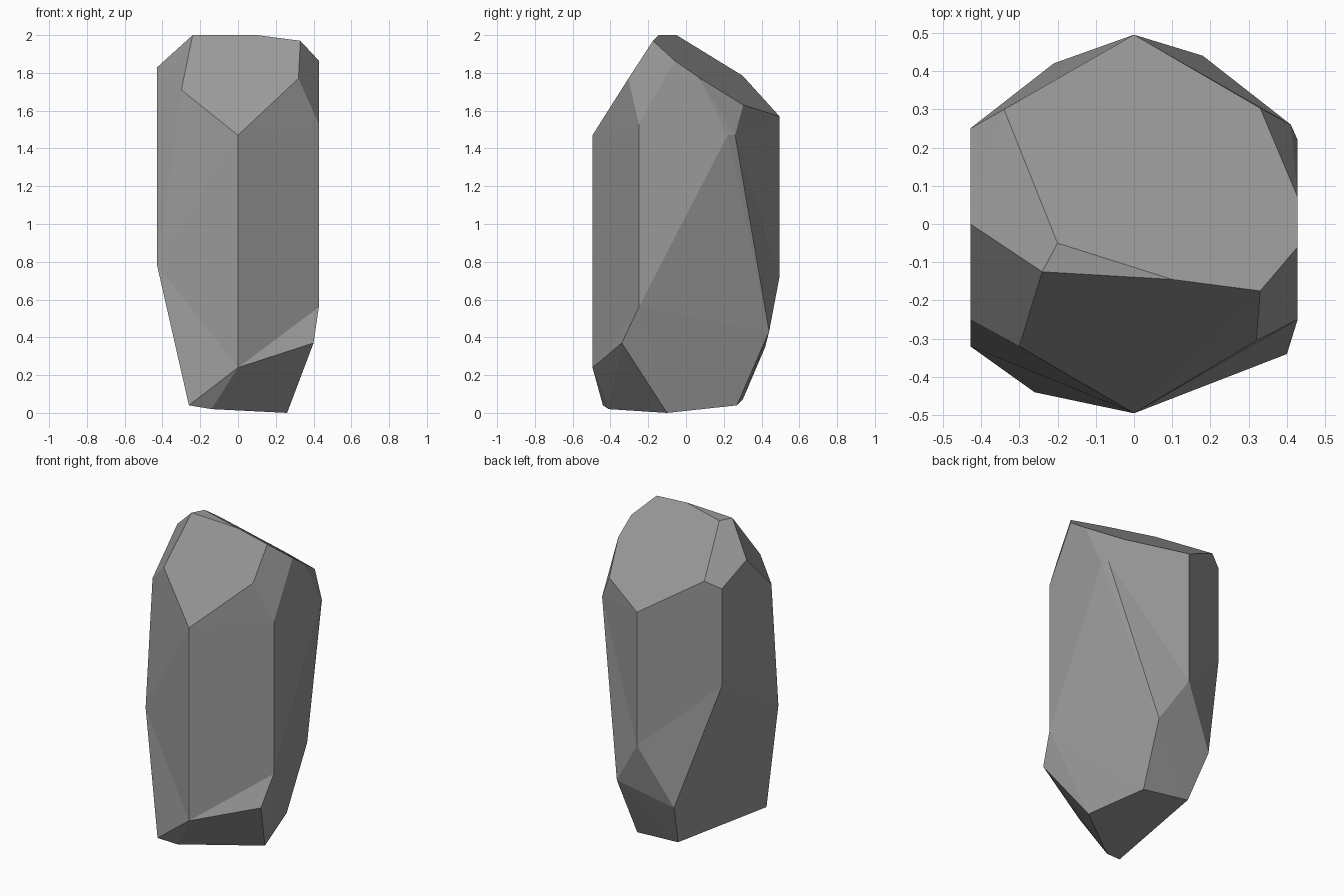
import bpy, bmesh, math

if "Cube" in bpy.data.objects:
    bpy.data.objects.remove(bpy.data.objects["Cube"])

# Seam loop shared by the shaft and the broken foot
SEAM = [(0, -.495, .24), (.428, -.25, .56), (.428, .22, 1.47), (.41, .26, 1.47),
        (0, .495, .72), (-.428, .25, 1.12), (-.428, -.32, .78)]

# Crown corners: flat tip, front facet, then around the sloping facets
CROWN = [(-.2, -.05, 2), (-.24, -.125, 2), (.1, -.145, 2),
         (.33, -.175, 1.97), (.32, -.305, 1.77), (0, -.495, 1.47), (-.3, -.32, 1.71),
         (-.428, -.25, 1.58), (-.428, 0, 1.83), (-.428, .25, 1.74), (-.34, .3, 1.785),
         (0, .495, 1.57), (.33, .303, 1.63), (.428, .07, 1.775),
         (.428, -.06, 1.865), (.428, -.25, 1.53)]

# Foot corners: underside, then the flared chips above it
FOOT = [(-.26, -.44, .04), (-.14, -.41, .02), (.26, -.1, 0), (.155, .27, .04),
        (-.154, .3, .07), (.4, -.34, .37), (.18, .44, .43), (-.21, .42, .35)]


def add_half(bm, points):
    """Add a convex chunk and leave it open along the seam."""
    seam = [bm.verts.new(p) for p in SEAM]
    verts = seam + [bm.verts.new(p) for p in points]
    hull = bmesh.ops.convex_hull(bm, input=verts)
    loose = {v for v in hull["geom_interior"] if isinstance(v, bmesh.types.BMVert)}
    caps = [f for f in bm.faces if all(v in seam for v in f.verts)]
    bmesh.ops.delete(bm, geom=caps, context='FACES_ONLY')
    bmesh.ops.delete(bm, geom=[v for v in loose if v.is_valid], context='VERTS')
    inner = [e for e in bm.edges if not e.link_faces]
    bmesh.ops.delete(bm, geom=inner, context='EDGES')


# Crystal: crown and foot welded at the seam
bm = bmesh.new()
add_half(bm, CROWN)
add_half(bm, FOOT)
bmesh.ops.remove_doubles(bm, verts=bm.verts[:], dist=.001)
bmesh.ops.dissolve_limit(bm, angle_limit=math.radians(1),
                         verts=bm.verts[:], edges=bm.edges[:])
bmesh.ops.recalc_face_normals(bm, faces=bm.faces[:])
mesh = bpy.data.meshes.new("crystal_stone")
bm.to_mesh(mesh)
bm.free()

# Plain grey stone, flat faces
grey = bpy.data.materials.new("stone_grey")
grey.diffuse_color = (.32, .32, .32, 1)
grey.use_nodes = True
grey.node_tree.nodes["Principled BSDF"].inputs["Base Color"].default_value = grey.diffuse_color
mesh.materials.append(grey)
bpy.context.collection.objects.link(bpy.data.objects.new("crystal_stone", mesh))
